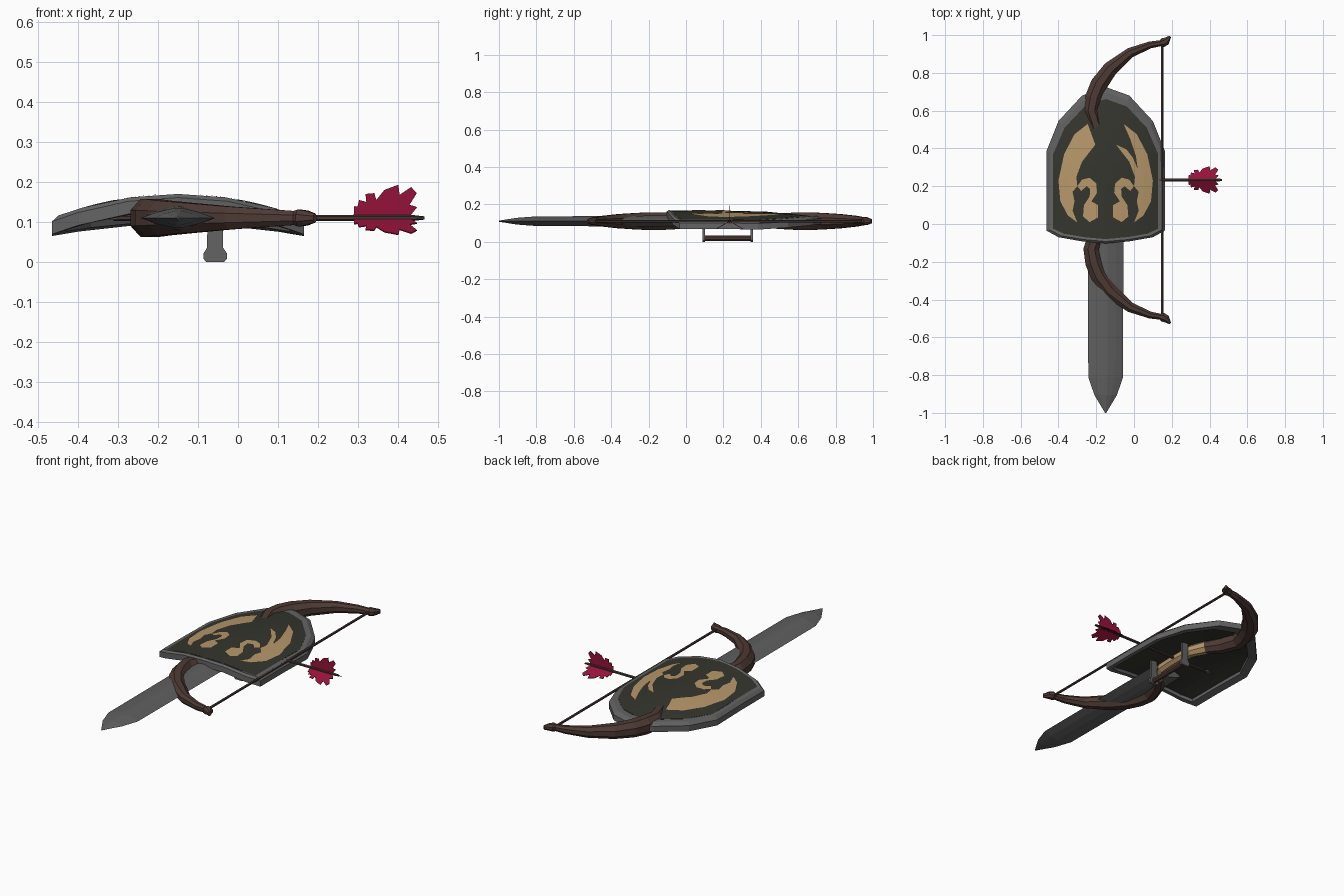
import bpy, bmesh, math
from mathutils import Vector

if "Cube" in bpy.data.objects:
    bpy.data.objects.remove(bpy.data.objects["Cube"])

CX, CY, AX = -0.15, 0.233, 0.11   # shield centre x, bow mirror line y, weapon axis z


def material(name, rgb):
    m = bpy.data.materials.new(name)
    m.diffuse_color = (*rgb, 1)
    m.use_nodes = True
    m.node_tree.nodes["Principled BSDF"].inputs["Base Color"].default_value = m.diffuse_color
    return m


STEEL = material("grey_steel", (0.125, 0.125, 0.125))
BLADE = material("blade_grey", (0.115, 0.115, 0.115))
OLIVE = material("dark_olive", (0.036, 0.036, 0.028))
TAN = material("tan", (0.47, 0.31, 0.145))
WOOD = material("dark_brown_wood", (0.075, 0.042, 0.034))
CORD = material("bowstring_brown", (0.06, 0.038, 0.032))
RED = material("crimson_feather", (0.30, 0.006, 0.042))


def finish(bm, name, *mats):
    bmesh.ops.recalc_face_normals(bm, faces=bm.faces)
    me = bpy.data.meshes.new(name)
    bm.to_mesh(me)
    bm.free()
    for m in mats:
        me.materials.append(m)
    ob = bpy.data.objects.new(name, me)
    bpy.context.collection.objects.link(ob)
    return ob


def loft(bm, rings, caps=True, closed=False):
    """Skin a list of equal-length vertex rings."""
    rows = [[bm.verts.new(p) for p in r] for r in rings]
    n = len(rows[0])
    pairs = list(zip(rows, rows[1:])) + ([(rows[-1], rows[0])] if closed else [])
    for a, b in pairs:
        for i in range(n):
            j = (i + 1) % n
            bm.faces.new((a[i], a[j], b[j], b[i]))
    if caps and not closed:
        bm.faces.new(rows[0])
        bm.faces.new(rows[-1])


def tube_rings(path, n):
    """Rings round a path of (x, y, z, flat radius, height radius)."""
    rings = []
    for i, (x, y, z, r, h) in enumerate(path):
        p, q = path[max(i - 1, 0)], path[min(i + 1, len(path) - 1)]
        d = Vector((q[0] - p[0], q[1] - p[1], 0)).normalized()
        side = Vector((-d.y, d.x, 0))
        rings.append([Vector((x, y, z)) + side * r * math.cos(t) + Vector((0, 0, h * math.sin(t)))
                      for t in (2 * math.pi * (k + 0.5) / n for k in range(n))])
    return rings


def tube(name, path, n, *mats):
    bm = bmesh.new()
    loft(bm, tube_rings(path, n))
    return finish(bm, name, *mats)


# ---- Shield: domed height, rim rings and panels ----
def dome(x, y):
    return 0.167 - 0.06 * ((x - CX) / 0.315) ** 2 - 0.035 * (max(y - 0.2, 0) / 0.52) ** 2


def mirrored(half):
    """Half outline (offset from centre, y) to full loop."""
    return [(CX + x, y) for x, y in half] + [(CX - x, y) for x, y in half[-2:0:-1]]


outer = mirrored([(0, .725), (.125, .68), (.25, .545), (.314, .385), (.314, .17),
                  (.314, -.035), (.25, -.07), (.125, -.092), (0, -.103)])
inner = mirrored([(0, .662), (.112, .622), (.217, .51), (.278, .37), (.278, .17),
                  (.278, -.025), (.22, -.052), (.11, -.07), (0, -.08)])
crest = [(a[0] * .55 + b[0] * .45, a[1] * .55 + b[1] * .45) for a, b in zip(outer, inner)]


def ring(loop, dz):
    return [(x, y, dome(x, y) + dz) for x, y in loop]


bm = bmesh.new()
loft(bm, [ring(outer, -.038), ring(outer, -.006), ring(crest, .003),
          ring(inner, -.001), ring(inner, -.04)], closed=True)
finish(bm, "shield_rim", STEEL)


def draped(name, loops, dz, mat):
    """Flat outlines cut on a grid, then laid over the dome."""
    bm = bmesh.new()
    for loop in loops:
        bm.faces.new([bm.verts.new((x, y, 0)) for x, y in loop])
    bmesh.ops.triangulate(bm, faces=bm.faces)
    cuts = [((CX + .04 * i, 0, 0), (1, 0, 0)) for i in range(-7, 8)]
    cuts += [((0, .08 * i, 0), (0, 1, 0)) for i in range(0, 9)]
    for co, no in cuts:
        bmesh.ops.bisect_plane(bm, geom=bm.verts[:] + bm.edges[:] + bm.faces[:],
                               plane_co=co, plane_no=no, dist=1e-5)
    for v in bm.verts:
        v.co.z = dome(v.co.x, v.co.y) + dz
    ob = finish(bm, name, mat)
    # face outwards: up for the front, down for the back
    up = ob.data.polygons[0].normal.z > 0
    if up != (dz > -.01):
        ob.data.flip_normals()
    return ob


draped("shield_front_panel", [inner], -.001, OLIVE)
draped("shield_back_panel", [inner], -.022, OLIVE)

# ---- Painted emblem: a wing and a curled neck on each half ----
wing = [(.095, .53), (.165, .475), (.22, .37), (.25, .23), (.24, .12), (.2, .045), (.15, .008),
        (.175, .07), (.165, .12), (.175, .17), (.15, .2), (.155, .25), (.125, .33), (.055, .42),
        (.11, .395), (.145, .35), (.17, .29), (.16, .36), (.13, .45)]
neck = [(.15, .2), (.125, .235), (.085, .245), (.05, .215), (.045, .165), (.075, .12), (.04, .1),
        (.04, .035), (.085, .01), (.12, .04), (.115, .1), (.085, .145), (.082, .185), (.1, .2),
        (.13, .175)]
for side, s in (("left", -1), ("right", 1)):
    draped(side + "_emblem", [[(CX + s * x, y) for x, y in shape] for shape in (wing, neck)],
           .003, TAN)

# ---- Shield handle: two posts with flared feet and a grip bar ----
HX = -0.057
for label, y in (("front", .095), ("back", .352)):
    bm = bmesh.new()
    levels = [(0, .022), (.008, .029), (.022, .029), (.036, .02), (.145, .019)]
    loft(bm, [[(HX - w, y - .007, z), (HX + w, y - .007, z), (HX + w, y + .007, z),
               (HX - w, y + .007, z)] for z, w in levels])
    finish(bm, label + "_handle_post", STEEL)
tube("handle_grip", [(HX, .1, .019, .016, .015), (HX, .348, .019, .016, .015)], 8, WOOD)

# ---- Sword blade: ridged section with a pointed end ----
bm = bmesh.new()
rings = []
for y, w, h in ((.1, .094, .03), (-.1, .094, .03), (-.81, .092, .025), (-.905, .06, .018), (-1, .003, .003)):
    rings.append([(CX + w * a, y, AX + h * b) for a, b in
                  ((1, 0), (.55, .6), (.1, 1), (-.1, 1), (-.55, .6),
                   (-1, 0), (-.55, -.6), (-.1, -1), (.1, -1), (.55, -.6))])
loft(bm, rings)
finish(bm, "sword_blade", BLADE)

# ---- Bow: half path mirrored about its grip ----
half = [(-.105, .27, .03, .03), (-.11, .35, .032, .033), (-.145, .43, .036, .038),
        (-.195, .505, .042, .045), (-.226, .60, .046, .051), (-.213, .67, .049, .051),
        (-.185, .74, .049, .047), (-.125, .822, .043, .041), (-.02, .907, .029, .031),
        (.085, .948, .02, .023), (.14, .957, .017, .019), (.152, .96, .026, .023),
        (.17, .968, .023, .02), (.192, .992, .006, .012)]
path = [(x, 2 * CY - y, AX, r, h) for x, y, r, h in reversed(half)]
path += [(x, y, AX, r, h) for x, y, r, h in half]
bow = tube("bow", path, 8, WOOD, TAN)
for f in bow.data.polygons:                 # tan wrapped grip
    if abs(f.center.y - CY) < .2:
        f.material_index = 1
tube("bowstring", [(.15, 2 * CY - .955, AX, .007, .007), (.15, .955, AX, .007, .007)], 6, CORD)

# ---- Arrow: shaft, head and three feathers ----
tube("arrow_shaft", [(-.31, CY, AX, .008, .008), (.435, CY, AX, .008, .008),
                     (.44, CY, AX, .009, .007), (.465, CY, AX, .007, .004)], 6, CORD)
tube("arrow_head", [(-.36, CY, AX, .001, .001), (-.32, CY, AX, .02, .006),
                    (-.30, CY, AX, .008, .006)], 4, BLADE)
vane = [(.288, 0), (.29, .03), (.298, .028), (.302, .045), (.32, .04), (.318, .06), (.34, .062),
        (.345, .045), (.365, .07), (.40, .083), (.403, .058), (.432, .077), (.446, .062),
        (.428, .033), (.447, .027), (.425, 0)]
for k, name in enumerate(("top", "far", "near")):
    a = math.radians(90 + 120 * k)
    d = Vector((0, math.cos(a), math.sin(a)))
    t = Vector((0, -d.z, d.y)) * .0015
    bm = bmesh.new()
    loft(bm, [[Vector((x, CY, AX)) + d * h + t * s for x, h in vane] for s in (-1, 1)])
    finish(bm, name + "_feather", RED)
